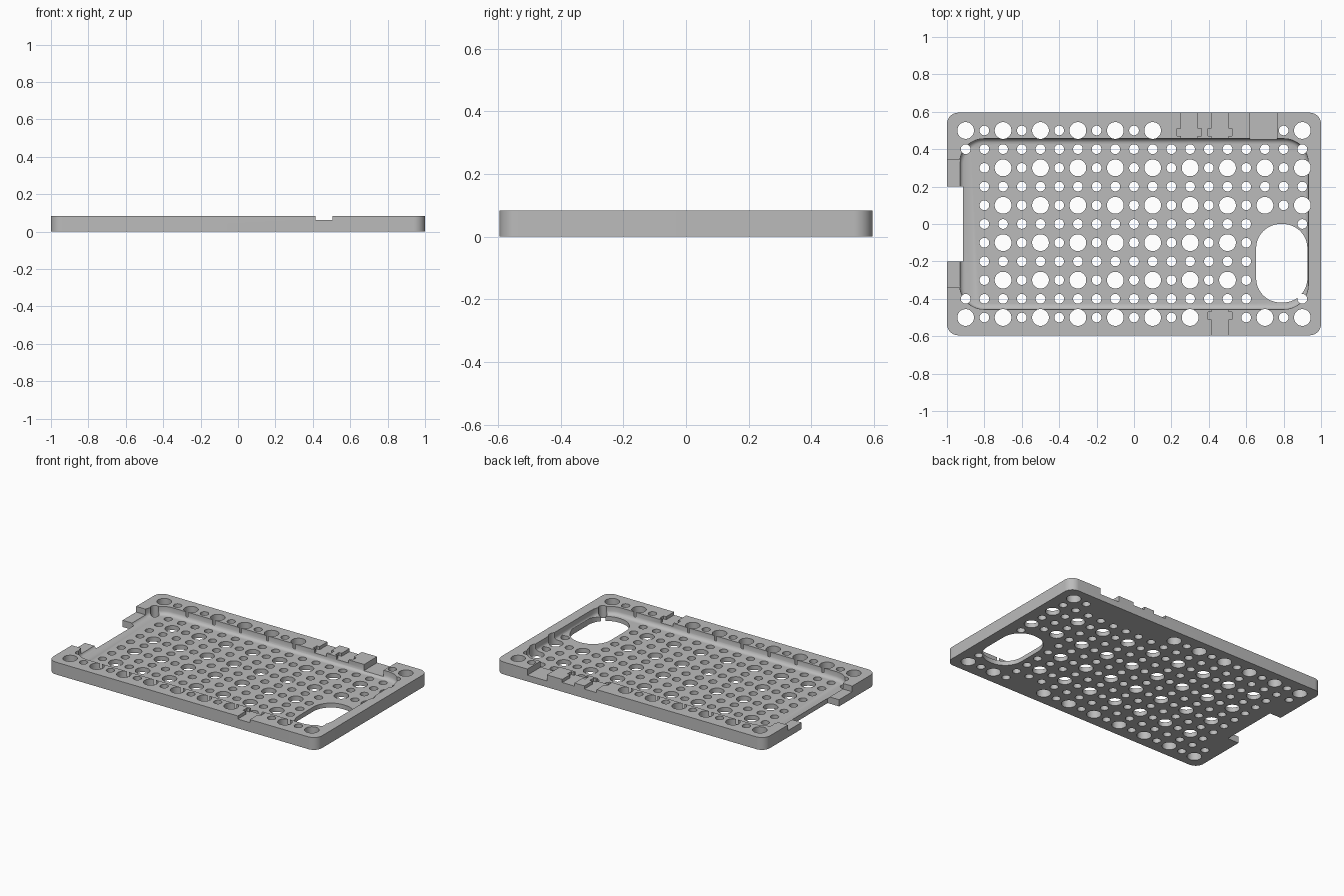
import bpy, bmesh, math

if "Cube" in bpy.data.objects:
    bpy.data.objects.remove(bpy.data.objects["Cube"], do_unlink=True)

HEIGHT = 0.083
FLOOR = 0.03
TOP = 0.2          # cutters reach above the plate

grey = bpy.data.materials.new("plain_grey")
grey.use_nodes = True
grey.diffuse_color = (0.5, 0.5, 0.5, 1)
grey.node_tree.nodes["Principled BSDF"].inputs["Base Color"].default_value = (0.5, 0.5, 0.5, 1)


def make_object(name, bm):
    bm.normal_update()
    mesh = bpy.data.meshes.new(name)
    bm.to_mesh(mesh)
    bm.free()
    mesh.materials.append(grey)
    obj = bpy.data.objects.new(name, mesh)
    bpy.context.scene.collection.objects.link(obj)
    return obj


def rounded_rect(cx, cy, hx, hy, r, steps=12):
    points = []
    for i, (sx, sy) in enumerate([(1, 1), (-1, 1), (-1, -1), (1, -1)]):
        for k in range(steps + 1):
            a = math.pi / 2 * (i + k / steps)
            points.append((cx + sx * (hx - r) + r * math.cos(a),
                           cy + sy * (hy - r) + r * math.sin(a)))
    return points


def loft(bm, layers):
    """Skin a rising stack of counter-clockwise outlines and cap both ends."""
    rings = [[bm.verts.new((x, y, z)) for x, y in pts] for pts, z in layers]
    n = len(rings[0])
    for low, high in zip(rings, rings[1:]):
        for i in range(n):
            j = (i + 1) % n
            bm.faces.new((low[i], low[j], high[j], high[i]))
    bm.faces.new(rings[0][::-1])
    bm.faces.new(rings[-1])


def box(bm, x0, x1, y0, y1, z0):
    outline = [(x0, y0), (x1, y0), (x1, y1), (x0, y1)]
    loft(bm, [(outline, z0), (outline, TOP)])


def cut(target, name, bm):
    cutter = make_object(name + "_cutter", bm)
    cutter.hide_render = True
    mod = target.modifiers.new(name, 'BOOLEAN')
    mod.operation = 'DIFFERENCE'
    mod.solver = 'EXACT'
    mod.object = cutter
    # Bake the evaluated result into the plate
    bpy.context.view_layer.update()
    graph = bpy.context.evaluated_depsgraph_get()
    result = bpy.data.meshes.new_from_object(target.evaluated_get(graph))
    target.modifiers.remove(mod)
    target.data = result
    bpy.data.objects.remove(cutter, do_unlink=True)
    if not result.polygons:
        raise RuntimeError("empty after cutting " + name)


# Plate with rounded corners
bm = bmesh.new()
outline = rounded_rect(0, 0, 1, 0.595, 0.06)
loft(bm, [(outline, 0), (outline, HEIGHT)])
case = make_object("perforated_tray", bm)

# Pocket with a rounded foot
bm = bmesh.new()
layers = []
for inset, z in [(0.022, FLOOR), (0.012, 0.034), (0.004, 0.041), (0, 0.052), (0, TOP)]:
    layers.append((rounded_rect(0, 0, 0.932 - inset, 0.456 - inset, 0.13 - inset), z))
loft(bm, layers)
cut(case, "pocket", bm)

# Oval window
bm = bmesh.new()
oval = rounded_rect(0.79, -0.21, 0.137, 0.21, 0.13)
loft(bm, [(oval, -0.1), (oval, TOP)])
cut(case, "oval_window", bm)

# Cross-shaped slots through the long rims
bm = bmesh.new()
for x, side in [(0.295, 1), (0.46, 1), (0.46, -1)]:
    half = [(0.045, 0.42), (0.045, 0.47), (0.065, 0.47),
            (0.065, 0.51), (0.045, 0.51), (0.045, 0.7)]
    cross = half + [(-px, py) for px, py in reversed(half)]
    # Half a turn keeps the winding for the front rim
    cross = [(x + side * px, side * py) for px, py in cross]
    loft(bm, [(cross, 0.062), (cross, TOP)])
cut(case, "rim_slots", bm)

# Wide notch in the back rim
bm = bmesh.new()
box(bm, 0.62, 0.765, 0.42, 0.7, 0.042)
cut(case, "wide_notch", bm)

# Open end, with a low ledge on each side of it
bm = bmesh.new()
box(bm, -1.1, -0.915, -0.2, 0.2, -0.1)
cut(case, "open_end", bm)
bm = bmesh.new()
box(bm, -1.1, -0.91, -0.34, 0.345, 0.045)
cut(case, "end_ledges", bm)


def has_hole(i, j):
    """Grid rule, in tenths of a unit."""
    if i == -9:
        return abs(j) >= 4
    if j == 5:
        return i <= 1 or i >= 8
    if j == -5:
        return i <= 3 or i >= 6
    if 7 <= i and -4 <= j <= 0:
        return i == 9 and j in (0, -4)
    return True


# Grid of large and small round holes
bm = bmesh.new()
for i in range(-9, 10):
    for j in range(-5, 6):
        if has_hole(i, j):
            r = 0.045 if i % 2 and j % 2 else 0.026
            ring = [(i / 10 + r * math.cos(a), j / 10 + r * math.sin(a))
                    for a in (math.tau * (k + 0.5) / 24 for k in range(24))]
            loft(bm, [(ring, -0.1), (ring, TOP)])
cut(case, "hole_grid", bm)

# Smooth the curved walls, keep the edges sharp
bpy.ops.object.select_all(action='DESELECT')
case.select_set(True)
bpy.context.view_layer.objects.active = case
bpy.ops.object.shade_smooth_by_angle(angle=math.radians(35))
